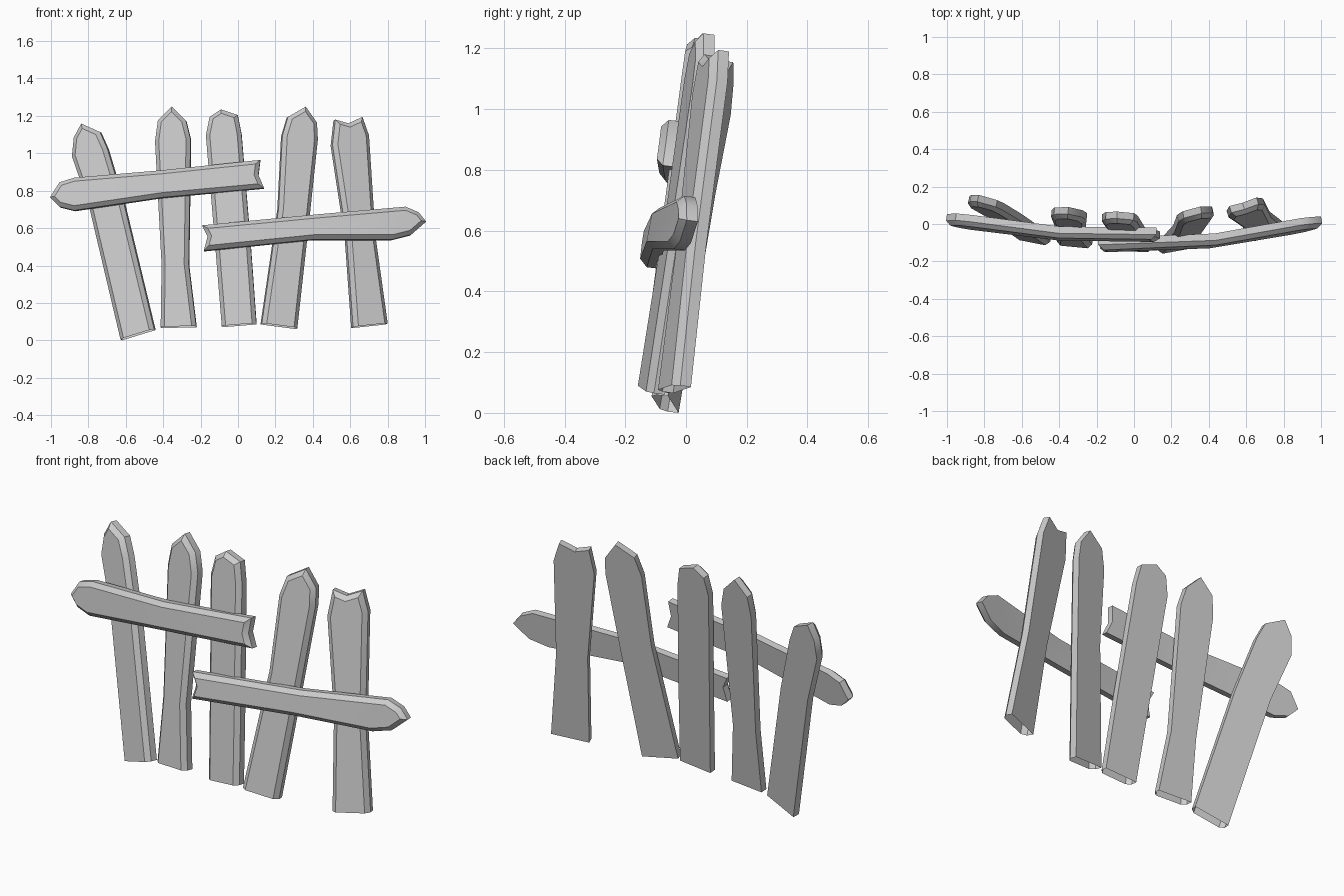
import bpy, bmesh
from mathutils import Vector

if "Cube" in bpy.data.objects:
    bpy.data.objects.remove(bpy.data.objects["Cube"])

THICK, INSET = 0.06, 0.022


def inset_outline(pts, skip_last):
    """Offset a counter-clockwise outline inward; the base edge may stay put."""
    n, out = len(pts), []
    for i in range(n):
        p0, p, p1 = (Vector(pts[j % n]) for j in (i - 1, i, i + 1))
        u, v = (p - p0).normalized(), (p1 - p).normalized()
        du = 0 if skip_last and i == 0 else INSET
        dv = 0 if skip_last and i == n - 1 else INSET
        nu, nv = Vector((-u.y, u.x)), Vector((-v.y, v.x))
        det = nu.x * nv.y - nu.y * nv.x
        if abs(det) < 0.05:
            out.append(p + nu * INSET)
        else:
            out.append(p + Vector((du * nv.y - dv * nu.y, dv * nu.x - du * nv.x)) / det)
    return out


def plank(name, outline, depth, open_base):
    """Board with flat back, side walls and a chamfered front face."""
    bm = bmesh.new()
    n = len(outline)

    def ring(shape, off):
        verts = []
        for x, z in shape:
            a = (depth(x + .05, z) - depth(x - .05, z)) / .1
            b = (depth(x, z + .05) - depth(x, z - .05)) / .1
            nrm = Vector((a, -1, b)).normalized()
            verts.append(bm.verts.new(Vector((x, depth(x, z), z)) + nrm * off))
        return verts

    back = ring(outline, 0)
    side = ring(outline, THICK * 0.62)
    front = ring(inset_outline(outline, open_base), THICK)
    # walls and chamfer
    for lo, hi in ((back, side), (side, front)):
        for i in range(n - 1 if open_base else n):
            j = (i + 1) % n
            bm.faces.new((lo[i], lo[j], hi[j], hi[i]))
    # front and back as strips of paired stations, the tip joined to the last pair
    last = n - 1 if open_base else n - 2
    k = last // 2 - 2
    for r, flip in ((front, False), (back, True)):
        for i in range(k + 1):
            f = [r[i], r[i + 1], r[last - i - 1], r[last - i]]
            if i == k:
                f.insert(2, r[i + 2])
            if i == 0 and not open_base:
                f.append(r[n - 1])
            bm.faces.new(f[::-1] if flip else f)
    bmesh.ops.recalc_face_normals(bm, faces=bm.faces)
    me = bpy.data.meshes.new(name)
    bm.to_mesh(me)
    bm.free()
    ob = bpy.data.objects.new(name, me)
    bpy.context.collection.objects.link(ob)
    bpy.context.view_layer.objects.active = ob
    ob.select_set(True)
    bpy.ops.object.shade_smooth_by_angle(angle=0.6)
    ob.select_set(False)


def plane(x0, z0, y0, a, b):
    return lambda x, z: y0 + a * (x - x0) + b * (z - z0)


def bend(pts, z0, b):
    """Back surface that follows a bent path in plan and leans by b."""
    def f(x, z):
        for (xa, ya), (xb, yb) in zip(pts, pts[1:]):
            if x <= xb:
                break
        return ya + (yb - ya) * (x - xa) / (xb - xa) + b * (z - z0)
    return f


# upright pickets: right edge upwards, tip, left edge downwards
pickets = [
    ([(-.44, .055), (-.6, .72), (-.69, 1.02), (-.73, 1.11), (-.83, 1.155),
      (-.87, 1.08), (-.88, .98), (-.79, .72), (-.62, 0)], plane(-.83, 1.15, .155, -.23, .114)),
    ([(-.22, .07), (-.26, .4), (-.25, 1.07), (-.275, 1.17), (-.35, 1.245),
      (-.425, 1.17), (-.44, 1.06), (-.405, .4), (-.41, .065)], plane(-.35, 1.24, .09, -.1, .128)),
    ([(.1, .085), (.07, .5), (.02, 1.1), (0, 1.2), (-.09, 1.23),
      (-.15, 1.19), (-.17, 1.09), (-.12, .5), (-.085, .07)], plane(-.09, 1.22, .065, -.05, .13)),
    ([(.31, .06), (.37, .6), (.42, 1.07), (.415, 1.16), (.355, 1.245),
      (.26, 1.19), (.23, 1.09), (.21, .7), (.12, .085)], plane(.35, 1.24, .092, .2, .13)),
    ([(.79, .085), (.725, .55), (.69, 1.09), (.655, 1.19), (.58, 1.155),
      (.51, 1.175), (.495, 1.04), (.57, .55), (.605, .065)], plane(.65, 1.19, .14, .3, .15)),
]
for i, (outline, depth) in enumerate(pickets):
    plank(f"picket_{i + 1}", outline, depth, True)

# cross rails: pointed at the outer end, notched at the inner end
plank("upper_rail",
      [(.12, .96), (-.4, .905), (-.87, .865), (-.95, .84), (-1, .76),
       (-.95, .71), (-.87, .69), (-.4, .76), (.14, .81), (.11, .88)],
      bend([(-1, .065), (-.4, -.02), (.15, -.035)], .85, .13), False)
plank("lower_rail",
      [(-.18, .475), (.4, .535), (.82, .535), (.92, .56), (1, .63),
       (.96, .68), (.89, .71), (.43, .67), (-.19, .61), (-.16, .55)],
      bend([(-.2, -.075), (0, -.09), (.4, -.065), (1, .035)], .6, .13), False)
